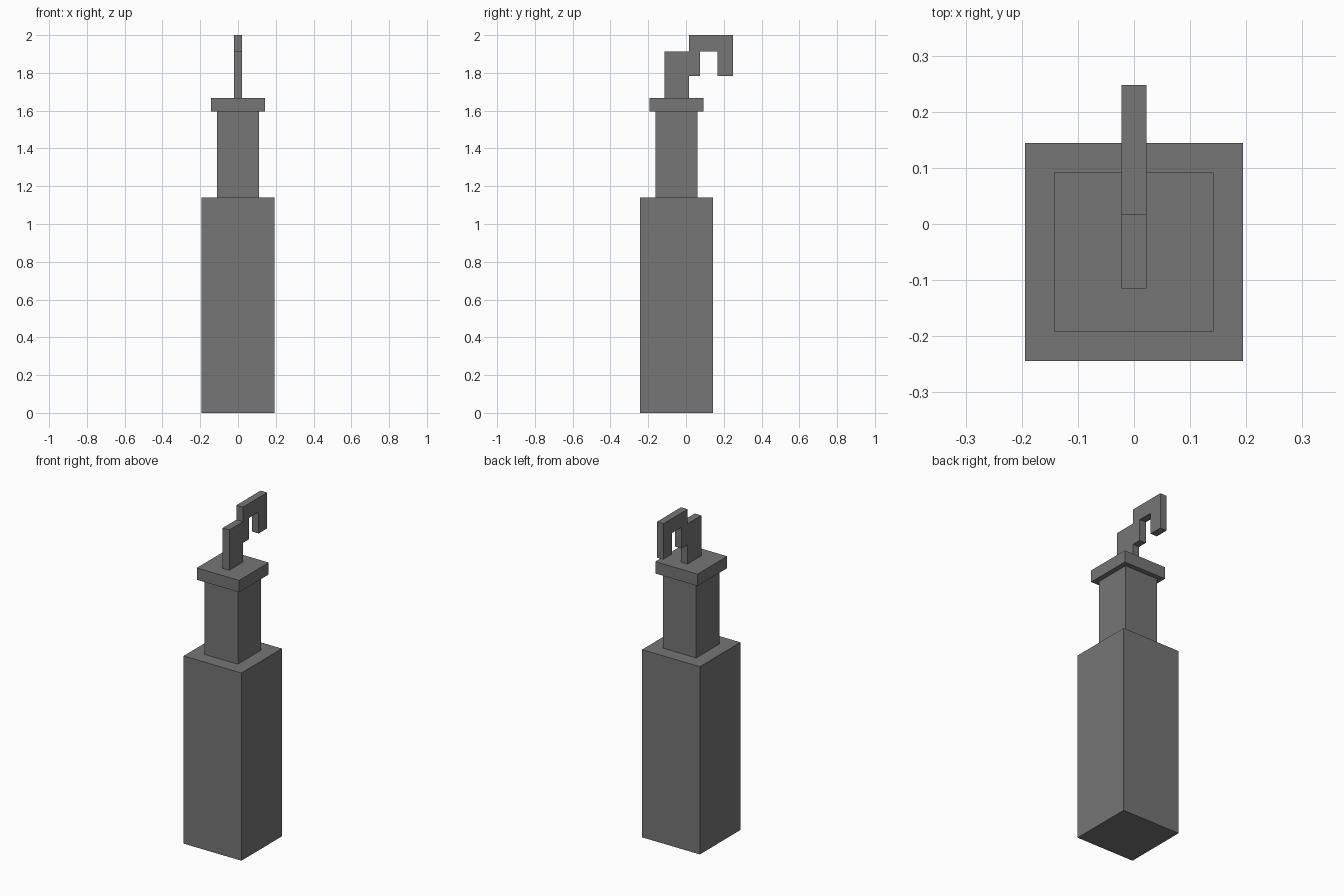
import bpy
import bmesh

cube = bpy.data.objects.get("Cube")
if cube:
    bpy.data.objects.remove(cube, do_unlink=True)

grey = bpy.data.materials.new("dark_grey")
grey.use_nodes = True
colour = (0.18, 0.18, 0.18, 1)
grey.diffuse_color = colour
grey.node_tree.nodes["Principled BSDF"].inputs["Base Color"].default_value = colour

AXIS_Y = -0.05  # centre of the square tower


def extrude_part(name, outline, direction):
    """Make a solid by extruding a flat outline along a direction."""
    bm = bmesh.new()
    face = bm.faces.new([bm.verts.new(p) for p in outline])
    extruded = bmesh.ops.extrude_face_region(bm, geom=[face])["geom"]
    verts = [g for g in extruded if isinstance(g, bmesh.types.BMVert)]
    bmesh.ops.translate(bm, verts=verts, vec=direction)
    bmesh.ops.recalc_face_normals(bm, faces=bm.faces[:])
    mesh = bpy.data.meshes.new(name)
    bm.to_mesh(mesh)
    bm.free()
    mesh.materials.append(grey)
    obj = bpy.data.objects.new(name, mesh)
    bpy.context.collection.objects.link(obj)
    return obj


def square_block(name, half, bottom, top):
    corners = [(-1, -1), (1, -1), (1, 1), (-1, 1)]
    outline = [(x * half, AXIS_Y + y * half, bottom) for x, y in corners]
    return extrude_part(name, outline, (0, 0, top - bottom))


def side_plate(name, half, profile):
    outline = [(-half, y, z) for y, z in profile]
    return extrude_part(name, outline, (2 * half, 0, 0))


# Stacked square tower
square_block("body", 0.194, 0, 1.139)
square_block("neck", 0.112, 1.139, 1.595)
square_block("collar", 0.142, 1.595, 1.667)

# Upright post and the hook fixed to its back
side_plate("post", 0.022, [(-0.115, 1.667), (0.016, 1.667), (0.016, 1.912), (-0.115, 1.912)])
side_plate("hook", 0.022, [
    (0.016, 1.783), (0.073, 1.783), (0.073, 1.912), (0.166, 1.912),
    (0.166, 1.783), (0.248, 1.783), (0.248, 2.0), (0.016, 2.0),
])
